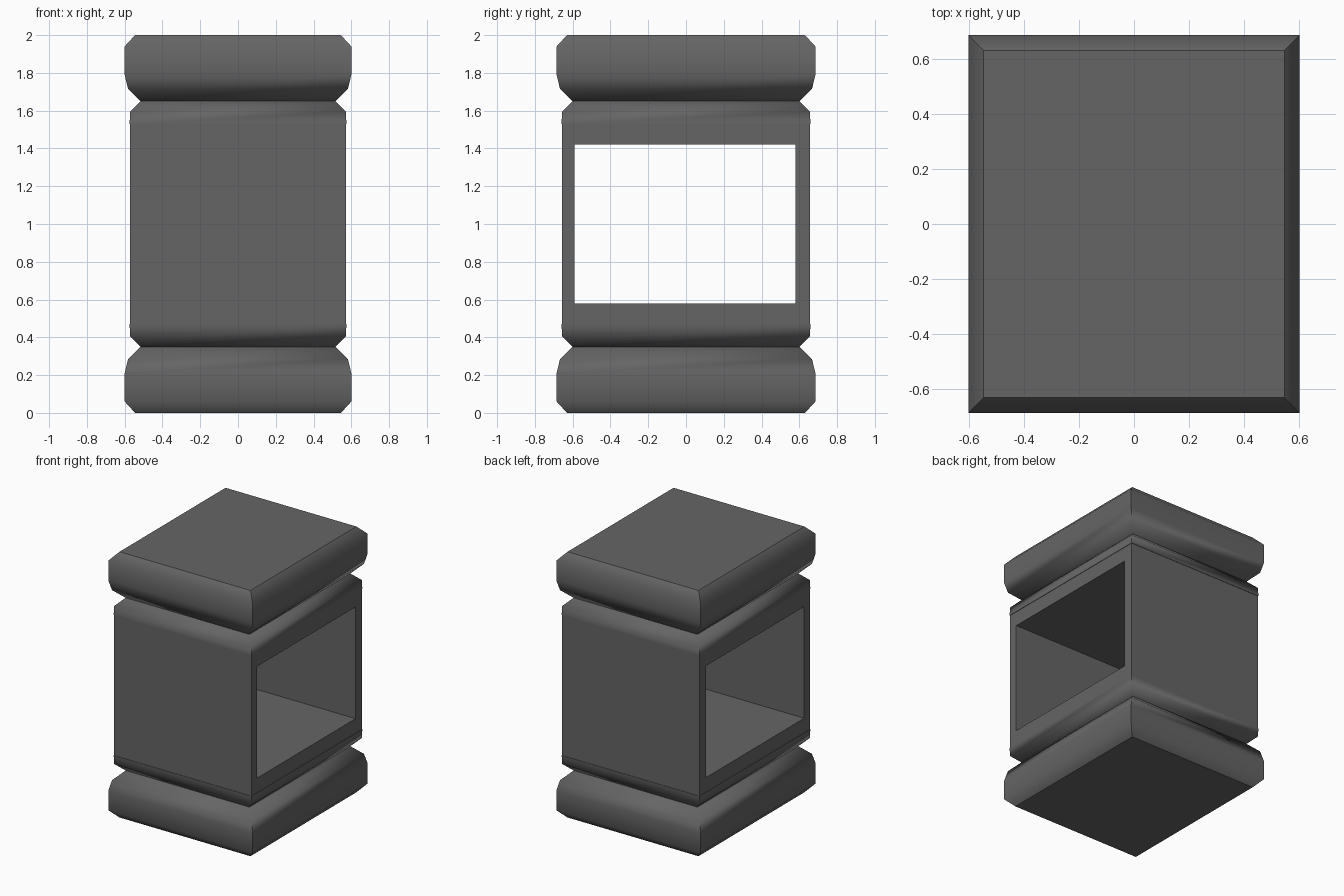
import bpy, bmesh, math

old = bpy.data.objects.get("Cube")
if old:
    bpy.data.objects.remove(old, do_unlink=True)

HALF_X, HALF_Y, HEIGHT = 0.6, 0.685, 2.0

grey = bpy.data.materials.new("dark grey")
grey.use_nodes = True
colour = (0.13, 0.13, 0.13, 1)
grey.diffuse_color = colour
grey.node_tree.nodes["Principled BSDF"].inputs["Base Color"].default_value = colour

# Lower half of the side profile: (inset from the widest outline, height)
lower = [(0.055, 0), (0, 0.06), (0, 0.21), (0.018, 0.285), (0.085, 0.35),
         (0.029, 0.405), (0.026, 0.47), (0.028, 0.471)]
profile = lower + [(inset, HEIGHT - z) for inset, z in reversed(lower)]

# Pedestal: stacked rectangular rings joined into one closed solid
bm = bmesh.new()
rings = []
for inset, z in profile:
    x, y = HALF_X - inset, HALF_Y - inset
    rings.append([bm.verts.new((sx * x, sy * y, z))
                  for sx, sy in ((-1, -1), (1, -1), (1, 1), (-1, 1))])
for low, high in zip(rings, rings[1:]):
    for i in range(4):
        j = (i + 1) % 4
        bm.faces.new((low[i], low[j], high[j], high[i]))
bm.faces.new(rings[0][::-1])
bm.faces.new(rings[-1])
mesh = bpy.data.meshes.new("pedestal")
bm.to_mesh(mesh)
bm.free()
mesh.materials.append(grey)
pedestal = bpy.data.objects.new("pedestal", mesh)
bpy.context.collection.objects.link(pedestal)

# Opening cut straight through from side to side
bpy.ops.mesh.primitive_cube_add(size=1, location=(0, -0.004, HEIGHT / 2))
cutter = bpy.context.object
cutter.name = "opening_cutter"
cutter.scale = (2, 1.17, 0.84)
cutter.hide_render = True
cutter.data.materials.append(grey)
cut = pedestal.modifiers.new("opening", 'BOOLEAN')
cut.operation = 'DIFFERENCE'
cut.solver = 'EXACT'
cut.object = cutter

bpy.ops.object.select_all(action='DESELECT')
pedestal.select_set(True)
bpy.context.view_layer.objects.active = pedestal
bpy.ops.object.modifier_apply(modifier="opening")
bpy.data.objects.remove(cutter, do_unlink=True)

# Smooth mouldings, crisp corners, flat top, bottom and wall panels
bpy.ops.object.shade_smooth_by_angle(angle=math.radians(60))
for face in pedestal.data.polygons:
    tall = 0.5 < face.center.z < HEIGHT - 0.5
    if abs(face.normal.z) > 0.99 or tall:
        face.use_smooth = False
